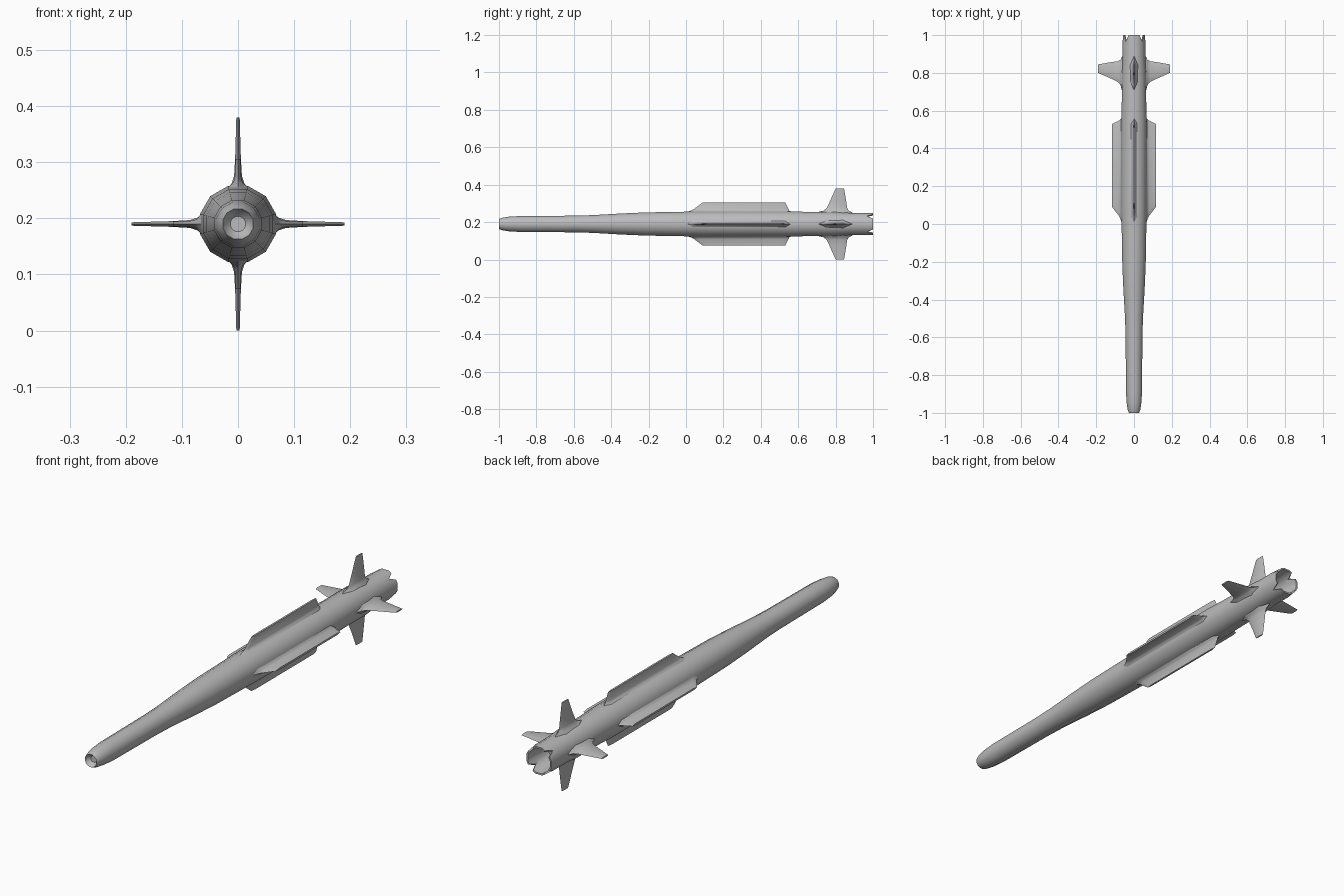
import bpy, bmesh, math
from mathutils import Matrix, Vector

cube = bpy.data.objects.get("Cube")
if cube:
    bpy.data.objects.remove(cube, do_unlink=True)

AXIS = 0.19      # height of the body axis
SIDES = 24

grey = bpy.data.materials.new("light grey")
grey.use_nodes = True
colour = (0.5, 0.5, 0.5, 1)
grey.diffuse_color = colour
grey.node_tree.nodes["Principled BSDF"].inputs["Base Color"].default_value = colour


def finish(bm, name, angle):
    bmesh.ops.recalc_face_normals(bm, faces=bm.faces)
    mesh = bpy.data.meshes.new(name)
    bm.to_mesh(mesh)
    bm.free()
    mesh.materials.append(grey)
    ob = bpy.data.objects.new(name, mesh)
    bpy.context.collection.objects.link(ob)
    bpy.ops.object.select_all(action="DESELECT")
    ob.select_set(True)
    bpy.context.view_layer.objects.active = ob
    bpy.ops.object.shade_smooth_by_angle(angle=math.radians(angle))
    return ob


def loft(bm, rings):
    """Skin closed rings of points and cap both ends."""
    loops = [[bm.verts.new(p) for p in ring] for ring in rings]
    n = len(loops[0])
    for a, b in zip(loops, loops[1:]):
        for i in range(n):
            j = (i + 1) % n
            bm.faces.new((a[i], a[j], b[j], b[i]))
    bm.faces.new(loops[0])
    bm.faces.new(loops[-1])


def body_ring(y, r, notch=0):
    """Twelve-cornered ring, with notches cut back on the diagonals."""
    ring = []
    for i in range(SIDES):
        a = 2 * math.pi * i / SIDES
        rr = r if i % 2 else r * math.cos(math.pi / 12)
        yy = y - notch if i % 6 == 3 else y
        ring.append((rr * math.cos(a), yy, AXIS + rr * math.sin(a)))
    return ring


# Body: seeker dish, nose, swelling midsection, tail and hollow nozzle
profile = [(-0.98, 0.014), (-0.99, 0.024), (-1, 0.028), (-0.985, 0.034),
           (-0.95, 0.040), (-0.89, 0.044), (-0.6, 0.046), (-0.5, 0.049),
           (-0.35, 0.058), (-0.22, 0.064), (0, 0.068), (0.1, 0.07),
           (0.55, 0.07), (0.65, 0.067), (0.8, 0.067), (0.87, 0.062),
           (0.96, 0.062)]
rings = [body_ring(y, r) for y, r in profile]
rings += [body_ring(1, 0.061, 0.035), body_ring(1, 0.054, 0.035),
          body_ring(0.95, 0.05), body_ring(0.88, 0.042)]
bm = bmesh.new()
loft(bm, rings)
finish(bm, "body", 40)


def fin(name, levels, turn, ridge):
    """Fin from levels of (height, front y, rear y, half thickness)."""
    spin = Matrix.Rotation(turn, 3, "Y")
    rings = []
    for h, y0, y1, t in levels:
        c = (y1 - y0) * ridge
        outline = [(0, y0), (t, y0 + c), (t, y1 - c),
                   (0, y1), (-t, y1 - c), (-t, y0 + c)]
        rings.append([spin @ Vector((x, y, h)) + Vector((0, 0, AXIS))
                      for x, y in outline])
    bm = bmesh.new()
    loft(bm, rings)
    finish(bm, name, 35)


# Four long wings and four tail fins, flared at the root
wing = [(0.05, 0.0, 0.57, 0.02), (0.066, 0.01, 0.56, 0.018),
        (0.073, 0.03, 0.552, 0.009), (0.08, 0.043, 0.548, 0.006),
        (0.116, 0.09, 0.53, 0.004)]
tail = [(0.05, 0.69, 0.9, 0.024), (0.064, 0.705, 0.885, 0.019),
        (0.071, 0.735, 0.87, 0.012), (0.085, 0.752, 0.862, 0.007),
        (0.12, 0.769, 0.857, 0.005), (0.19, 0.8, 0.845, 0.003)]
for k, side in enumerate(("top", "left", "bottom", "right")):
    fin(side + "_wing", wing, k * math.pi / 2, 0.05)
    fin(side + "_tail_fin", tail, k * math.pi / 2, 0.25)
